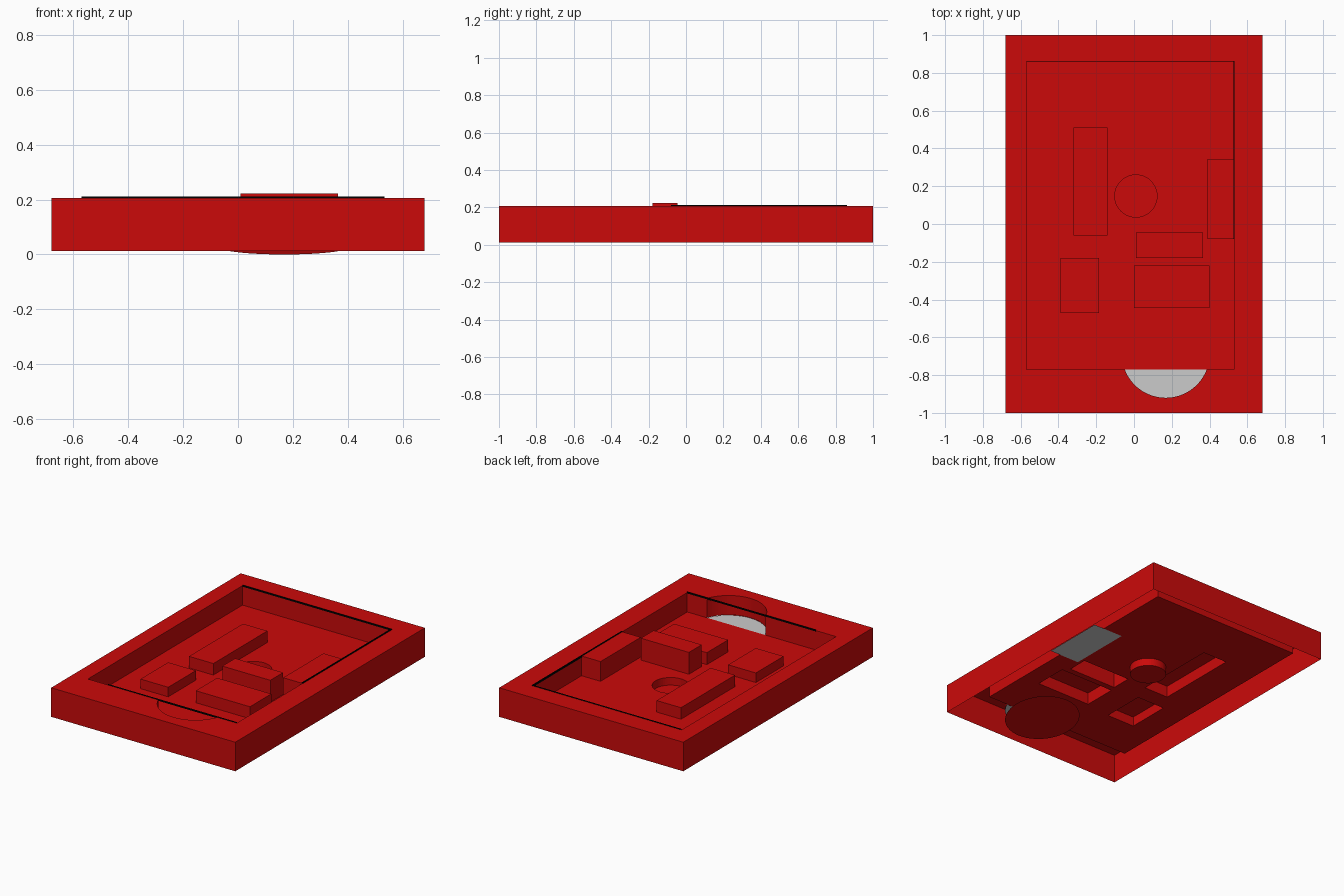
import bpy, bmesh, math

cube = bpy.data.objects.get("Cube")
if cube:
    bpy.data.objects.remove(cube, do_unlink=True)


def material(name, rgb):
    m = bpy.data.materials.new(name)
    m.use_nodes = True
    m.diffuse_color = (*rgb, 1)
    m.node_tree.nodes["Principled BSDF"].inputs["Base Color"].default_value = (*rgb, 1)
    return m


RED = material("red", (0.6, 0.003, 0.003))
WHITE = material("white", (0.6, 0.6, 0.6))
BLACK = material("black", (0, 0, 0))

BASE, FLOOR, RIM = 0.012, 0.076, 0.206


def rect(x0, x1, y0, y1):
    return [(x0, y0), (x1, y0), (x1, y1), (x0, y1)]


def circle(cx, cy, r, start=0, sweep=math.tau, n=48):
    return [(cx + r * math.cos(start + sweep * i / n),
             cy + r * math.sin(start + sweep * i / n)) for i in range(n)]


def sheet(bm, loops, z):
    """Flat face bounded by the first loop, with the others as holes."""
    edges = []
    for loop in loops:
        vs = [bm.verts.new((x, y, z)) for x, y in loop]
        edges += [bm.edges.new((a, b)) for a, b in zip(vs, vs[1:] + vs[:1])]
    bmesh.ops.triangle_fill(bm, use_beauty=True, edges=edges, normal=(0, 0, 1))


def wall(bm, pts, z0, z1, closed=True):
    """Upright band along a path; its outer side is right of the path."""
    pairs = list(zip(pts, pts[1:] + pts[:1]))
    for (a, b), (c, d) in pairs if closed else pairs[:-1]:
        bm.faces.new([bm.verts.new(p) for p in
                      ((a, b, z0), (c, d, z0), (c, d, z1), (a, b, z1))])


def finish(bm, name, mat):
    bmesh.ops.remove_doubles(bm, verts=bm.verts, dist=0.0001)
    me = bpy.data.meshes.new(name)
    bm.to_mesh(me)
    bm.free()
    me.materials.append(mat)
    ob = bpy.data.objects.new(name, me)
    bpy.context.collection.objects.link(ob)
    return ob


# Outlines: shell, recess, raised blocks and round openings
L, R, F, B = -0.57, 0.53, -0.77, 0.862
outer = rect(-0.68, 0.68, -1, 1)
recess = rect(L, R, F, B)
blocks = {
    "long_block": (rect(-0.32, -0.14, -0.06, 0.51), 0.153),
    "small_block": (rect(-0.39, -0.185, -0.472, -0.18), 0.14),
    "wide_block": (rect(0.0, 0.4, -0.445, -0.22), 0.156),
    "tall_block": (rect(0.01, 0.365, -0.18, -0.045), 0.222),
}
side_block = rect(0.39, R, -0.08, 0.345)
cup = circle(0.01, 0.148, 0.112)
cx, cy, r = 0.168, -0.688, 0.232
half = math.acos((cy - F) / r)
arc = circle(cx, cy, r, -math.pi / 2 - half, 2 * half)
arc.append((cx + r * math.sin(half), F))

# Tray: open-bottomed shell with rim, recess walls and floor
bm = bmesh.new()
opening = [recess[0]] + arc + recess[1:]
sheet(bm, [outer, opening], RIM)
wall(bm, outer, BASE, RIM)
wall(bm, (opening[len(arc):] + opening[:2])[::-1], FLOOR, RIM, False)
wall(bm, arc[::-1], FLOOR, RIM, False)
sheet(bm, [recess, cup] + [b[0] for b in blocks.values()], FLOOR)
finish(bm, "tray", RED)

# Hollow blocks raised from the floor
blocks["side_block"] = (side_block, 0.208)
for name, (outline, top) in blocks.items():
    bm = bmesh.new()
    wall(bm, outline, FLOOR, top)
    sheet(bm, [outline], top)
    finish(bm, name, RED)

# Round cup sunk in the floor
bm = bmesh.new()
wall(bm, cup[::-1], 0.025, FLOOR)
sheet(bm, [cup], 0.025)
finish(bm, "round_cup", RED)

# White disc under the rim opening, and the red disc below it
for name, z, mat in (("white_disc", FLOOR - 0.001, WHITE), ("lower_disc", 0, RED)):
    bm = bmesh.new()
    disc = circle(cx, cy, r)
    if mat is WHITE:
        disc = arc
    sheet(bm, [disc], z)
    if mat is RED:
        for v in bm.verts:
            v.co.z = (v.co.y - cy + r) * 0.11
    finish(bm, name, mat)

# White plate beneath the side block
bm = bmesh.new()
sheet(bm, [rect(0.39, 0.61, -0.08, 0.345)], FLOOR - 0.004)
finish(bm, "side_plate", WHITE)

# Thin black edging around the recess
bm = bmesh.new()
for outline in (rect(L + 0.15, R, F - 0.001, F + 0.001),
                rect(L, R, B - 0.002, B),
                rect(R - 0.004, R + 0.003, -0.08, B)):
    wall(bm, outline, RIM - 0.006, RIM + 0.006)
    sheet(bm, [outline], RIM + 0.006)
finish(bm, "edging", BLACK)
